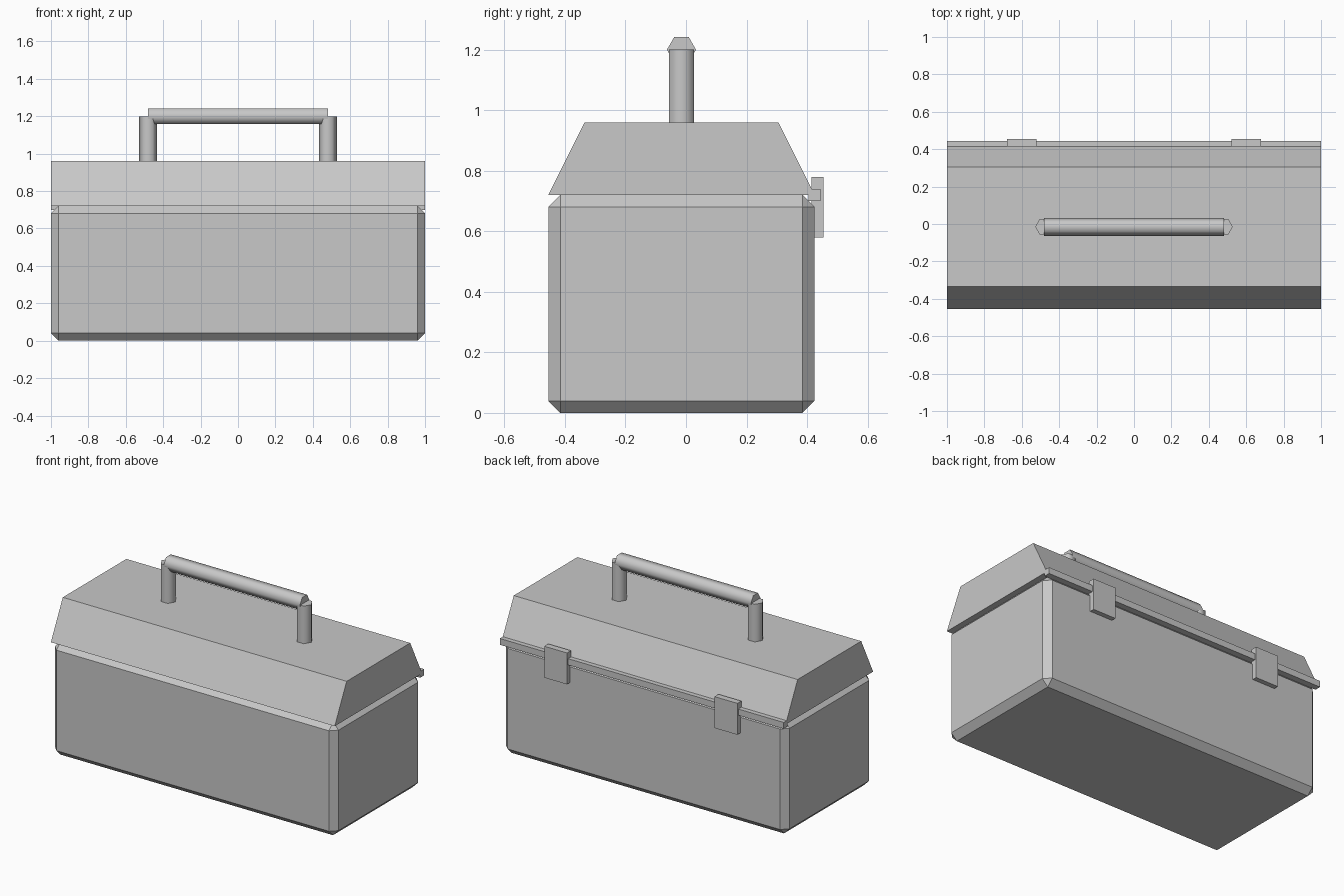
import bpy, bmesh, math
from mathutils import Matrix

if "Cube" in bpy.data.objects:
    bpy.data.objects.remove(bpy.data.objects["Cube"])

YC = -0.015  # centre line of the box in y (latches stick out at the back)

grey = bpy.data.materials.new("plain grey")
grey.diffuse_color = (0.58, 0.58, 0.58, 1)
grey.use_nodes = True
grey.node_tree.nodes["Principled BSDF"].inputs["Base Color"].default_value = grey.diffuse_color


def finish(name, bm, smooth=False):
    bmesh.ops.recalc_face_normals(bm, faces=bm.faces)
    mesh = bpy.data.meshes.new(name)
    bm.to_mesh(mesh)
    bm.free()
    mesh.materials.append(grey)
    ob = bpy.data.objects.new(name, mesh)
    bpy.context.collection.objects.link(ob)
    if smooth:
        bpy.ops.object.select_all(action='DESELECT')
        ob.select_set(True)
        bpy.context.view_layer.objects.active = ob
        bpy.ops.object.shade_smooth_by_angle(angle=math.radians(70))
    return ob


def box(name, lo, hi, bevel=0):
    bm = bmesh.new()
    size = [h - l for l, h in zip(lo, hi)]
    mid = [(h + l) / 2 for l, h in zip(lo, hi)]
    bmesh.ops.create_cube(bm, size=1, matrix=Matrix.Translation(mid) @ Matrix.Diagonal((*size, 1)))
    if bevel:
        bmesh.ops.bevel(bm, geom=bm.edges[:], offset=bevel, segments=1,
                        affect='EDGES', profile=0.5)
    return finish(name, bm)


def hex_rod(name, centre, length, rotation):
    bm = bmesh.new()
    bmesh.ops.create_cone(bm, cap_ends=True, segments=6, radius1=0.048, radius2=0.048,
                          depth=length, matrix=Matrix.Translation(centre) @ rotation)
    return finish(name, bm, smooth=True)


# Chamfered body
box("body", (-1, YC - 0.44, 0), (1, YC + 0.44, 0.72), bevel=0.04)

# Lid: trapezoid profile extruded along x
bm = bmesh.new()
profile = [(-0.44, 0.72), (0.44, 0.72), (0.32, 0.96), (-0.32, 0.96)]
face = bm.faces.new([bm.verts.new((-1, YC + y, z)) for y, z in profile])
ext = bmesh.ops.extrude_face_region(bm, geom=[face])
bmesh.ops.translate(bm, vec=(2, 0, 0),
                    verts=[v for v in ext["geom"] if isinstance(v, bmesh.types.BMVert)])
finish("lid", bm)

# Strip along the back seam
box("seam_strip", (-1, 0.405, 0.70), (1, 0.445, 0.74))

# Latches and handle posts, mirrored left and right
turn = Matrix.Rotation(math.radians(30), 4, 'Z')  # point of the hexagon along y
for side, s in (("left", -1), ("right", 1)):
    box(side + "_latch", (s * 0.6 - 0.08, 0.415, 0.58), (s * 0.6 + 0.08, 0.455, 0.78))
    hex_rod(side + "_handle_post", (s * 0.48, YC, 1.08), 0.24, turn)

# Handle grip, point of the hexagon upward
hex_rod("handle_grip", (0, YC, 1.2), 0.96, Matrix.Rotation(math.radians(90), 4, 'Y'))
